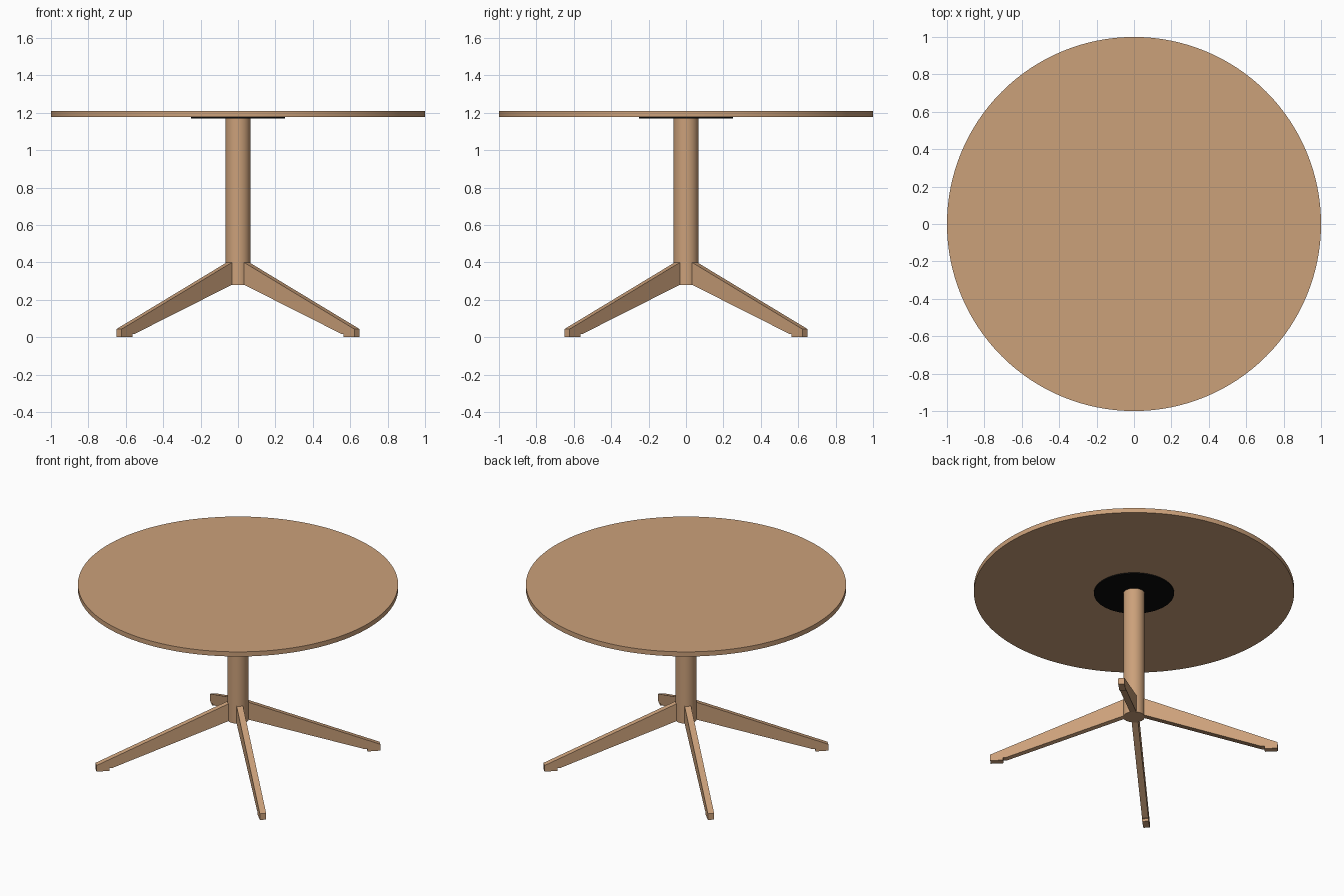
import bpy, math
from mathutils import Matrix

if "Cube" in bpy.data.objects:
    bpy.data.objects.remove(bpy.data.objects["Cube"])


def material(name, color):
    m = bpy.data.materials.new(name)
    m.diffuse_color = (*color, 1)
    m.use_nodes = True
    m.node_tree.nodes["Principled BSDF"].inputs["Base Color"].default_value = m.diffuse_color
    return m


wood = material("light_wood", (0.60, 0.355, 0.195))
black = material("black_metal", (0.003, 0.003, 0.003))


def cylinder(name, radius, z0, z1, mat, sides=96):
    bpy.ops.mesh.primitive_cylinder_add(vertices=sides, radius=radius, depth=z1 - z0,
                                        location=(0, 0, (z0 + z1) / 2))
    ob = bpy.context.object
    ob.name = name
    ob.data.materials.append(mat)
    bpy.ops.object.shade_smooth_by_angle(angle=math.radians(30))
    return ob


# Round top, mounting plate and central column
cylinder("table_top", 1.0, 1.178, 1.21, wood, 128)
cylinder("mounting_plate", 0.25, 1.17, 1.179, black)
cylinder("column", 0.067, 0.28, 1.172, wood, 64)

# Tapered leg side profile (distance from centre, height), with a small foot
LEG = [(0.055, 0.404), (0.055, 0.284), (0.80, 0.018), (0.819, 0.018),
       (0.819, 0.0), (0.90, 0.0), (0.90, 0.043)]
LEG_WIDTH = 0.04


def leg(name, angle):
    n = len(LEG)
    h = LEG_WIDTH / 2
    verts = [(r, y, z) for y in (-h, h) for r, z in LEG]
    faces = [tuple(range(n - 1, -1, -1)), tuple(range(n, 2 * n))]
    faces += [(i, (i + 1) % n, n + (i + 1) % n, n + i) for i in range(n)]
    me = bpy.data.meshes.new(name)
    me.from_pydata(verts, [], faces)
    me.flip_normals()
    me.transform(Matrix.Rotation(angle, 4, 'Z'))
    me.materials.append(wood)
    bpy.context.collection.objects.link(bpy.data.objects.new(name, me))


# Four legs on the diagonals
for i, side in enumerate(("back_right", "back_left", "front_left", "front_right")):
    leg(side + "_leg", math.radians(45 + 90 * i))
